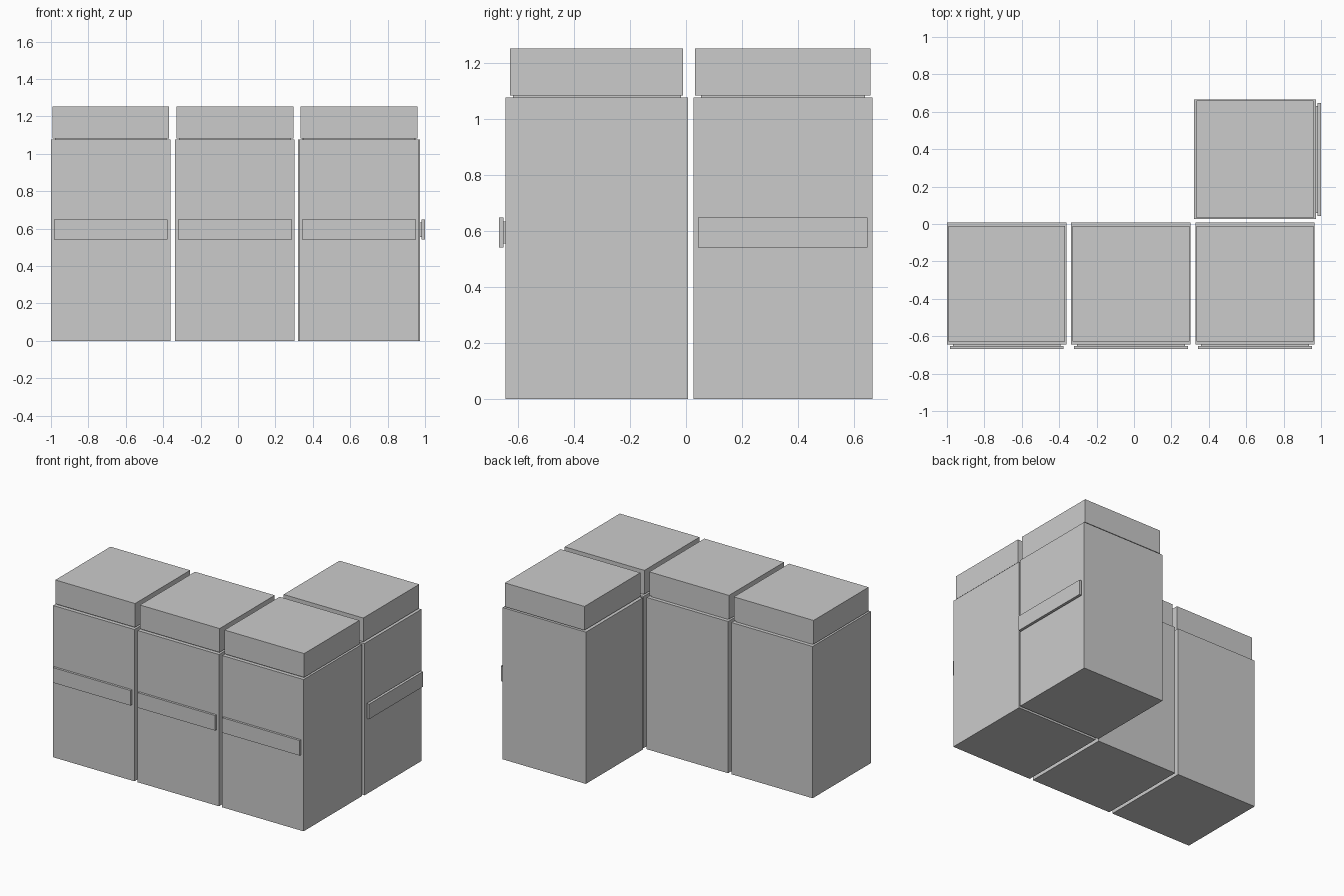
import bpy
from mathutils import Matrix, Vector
import bmesh

if "Cube" in bpy.data.objects:
    bpy.data.objects.remove(bpy.data.objects["Cube"])

grey = bpy.data.materials.new("light_grey")
grey.diffuse_color = (0.6, 0.6, 0.6, 1)
grey.use_nodes = True
grey.node_tree.nodes["Principled BSDF"].inputs["Base Color"].default_value = grey.diffuse_color


def box(name, x, y, z):
    """Axis-aligned box from (min, max) ranges."""
    bm = bmesh.new()
    size = [b - a for a, b in (x, y, z)]
    centre = Vector([(a + b) / 2 for a, b in (x, y, z)])
    bmesh.ops.create_cube(bm, size=1, matrix=Matrix.Translation(centre) @ Matrix.Diagonal((*size, 1)))
    mesh = bpy.data.meshes.new(name)
    bm.to_mesh(mesh)
    bm.free()
    mesh.materials.append(grey)
    obj = bpy.data.objects.new(name, mesh)
    bpy.context.collection.objects.link(obj)


BODY_TOP, LID_BOTTOM, LID_TOP = 1.076, 1.083, 1.252
HANDLE_Z = (0.541, 0.648)
HANDLE_CORE_Z = (0.555, 0.634)

# Front row of three cabinets, handles facing forward
for i in range(3):
    x = -0.999 + i * 0.6635
    n = f"_{i + 1}"
    box("cabinet_body" + n, (x, x + 0.638), (-0.645, 0.008), (0, BODY_TOP))
    box("lid_spacer" + n, (x + 0.02, x + 0.618), (-0.618, -0.018), (BODY_TOP, LID_BOTTOM))
    box("lid" + n, (x + 0.006, x + 0.631), (-0.628, -0.011), (LID_BOTTOM, LID_TOP))
    box("handle_spacer" + n, (x + 0.03, x + 0.607), (-0.651, -0.645), HANDLE_CORE_Z)
    box("handle" + n, (x + 0.014, x + 0.623), (-0.667, -0.651), HANDLE_Z)

# Corner cabinet behind the right one, handle facing right
box("corner_cabinet_body", (0.32, 0.973), (0.027, 0.665), (0, BODY_TOP))
box("corner_lid_spacer", (0.345, 0.95), (0.053, 0.638), (BODY_TOP, LID_BOTTOM))
box("corner_lid", (0.335, 0.96), (0.033, 0.659), (LID_BOTTOM, LID_TOP))
box("corner_handle_spacer", (0.973, 0.98), (0.058, 0.632), HANDLE_CORE_Z)
box("corner_handle", (0.98, 0.999), (0.043, 0.648), HANDLE_Z)
